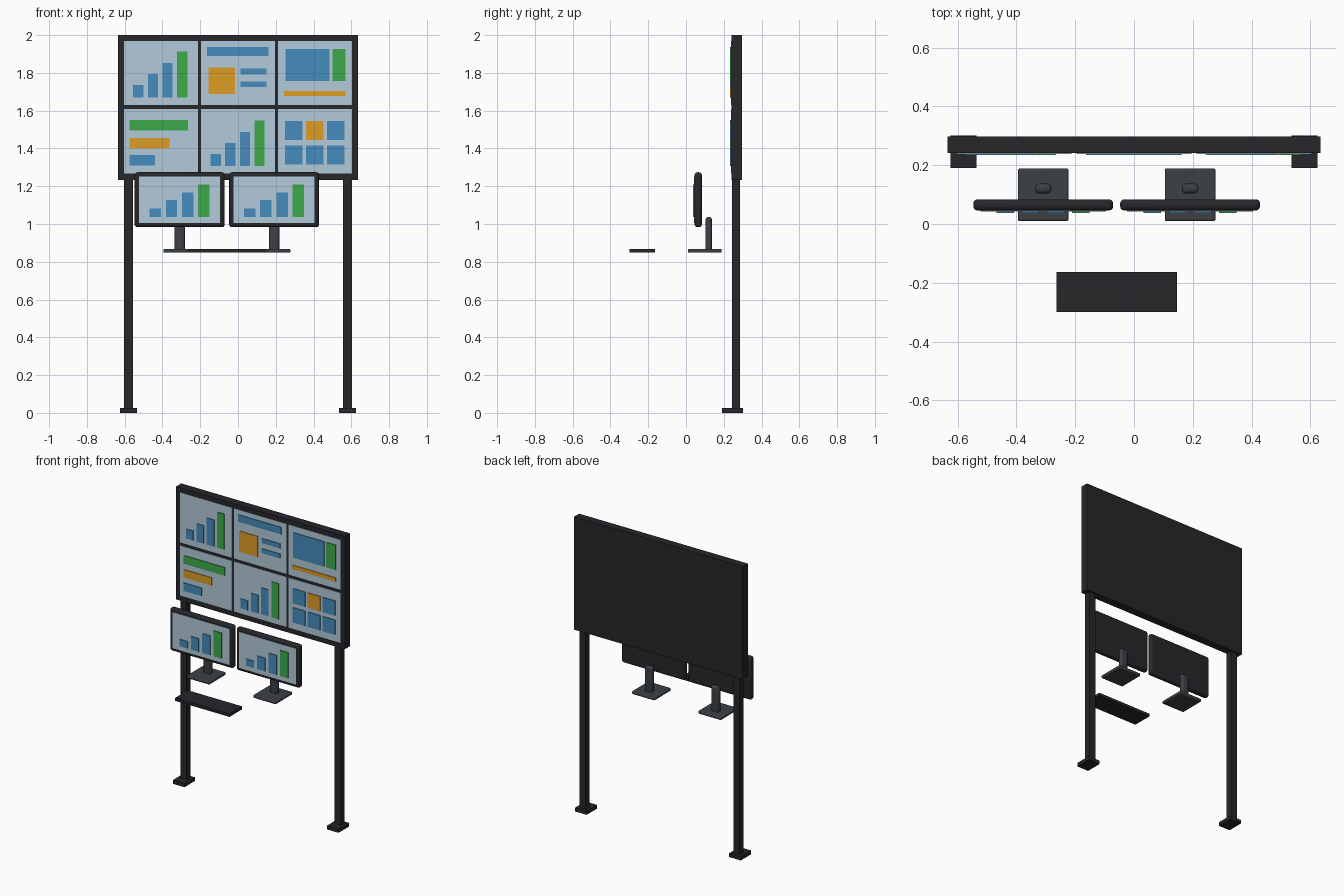
import bpy

if "Cube" in bpy.data.objects:
    bpy.data.objects.remove(bpy.data.objects["Cube"])


def material(name, r, g, b):
    m = bpy.data.materials.new(name)
    m.diffuse_color = (r, g, b, 1)
    m.use_nodes = True
    m.node_tree.nodes["Principled BSDF"].inputs["Base Color"].default_value = m.diffuse_color
    return m


DARK = material("dark", 0.02, 0.02, 0.024)
SLATE = material("slate", 0.045, 0.052, 0.06)
PALE = material("screen", 0.45, 0.59, 0.70)
BLUE = material("blue", 0.06, 0.26, 0.51)
GREEN = material("green", 0.048, 0.40, 0.07)
ORANGE = material("orange", 0.73, 0.34, 0.017)


def box(name, x, y, z, mat, bevel=0):
    """Box from (min, max) ranges, optionally with rounded edges."""
    bpy.ops.mesh.primitive_cube_add(size=1)
    o = bpy.context.object
    o.name = name
    o.data.name = name
    for v in o.data.vertices:
        v.co = [r[0] if c < 0 else r[1] for c, r in zip(v.co, (x, y, z))]
    o.data.materials.append(mat)
    if bevel:
        m = o.modifiers.new("round", 'BEVEL')
        m.width = bevel
        m.segments = 3
        bpy.ops.object.shade_smooth_by_angle()
    return o


def tile(name, cx, cz, rect, y, mat):
    """Raised chart tile; rect is x0, x1, z0, z1 from the screen centre."""
    x0, x1, z0, z1 = rect
    box(name, (cx + x0, cx + x1), y, (cz + z0, cz + z1), mat)


def bar_chart(name, cx, cz, x0, pitch, width, base, heights, y):
    for i, h in enumerate(heights):
        x = x0 + i * pitch
        tile(f"{name}_bar_{i + 1}", cx, cz, (x, x + width, base, base + h), y,
             GREEN if i == 3 else BLUE)


# Wall display: cabinet, posts and feet
box("wall_cabinet", (-0.635, 0.635), (0.242, 0.297), (1.232, 2.0), DARK)
for side, s in (("left", -1), ("right", 1)):
    c = s * 0.58
    box(f"{side}_post", (c - 0.024, c + 0.024), (0.243, 0.285), (0.02, 1.25), DARK)
    box(f"{side}_foot", (c - 0.044, c + 0.044), (0.19, 0.302), (0, 0.025), DARK)

# Six wall screens
COLS, ROWS = (-0.408, 0, 0.408), (1.799, 1.438)
for r, cz in enumerate(ROWS):
    for c, cx in enumerate(COLS):
        box(f"wall_screen_{r + 1}_{c + 1}", (cx - 0.196, cx + 0.196), (0.239, 0.245),
            (cz - 0.17, cz + 0.17), PALE)

# Wall charts
WY = (0.234, 0.24)
heights = (0.064, 0.122, 0.181, 0.242)
bar_chart("wall_chart_a", COLS[0], ROWS[0], -0.147, 0.0775, 0.054, -0.128, heights, WY)
bar_chart("wall_chart_b", COLS[1], ROWS[1], -0.145, 0.0775, 0.054, -0.132, heights, WY)
panels = {
    "summary": (1, 0, [(BLUE, -0.164, 0.161, 0.09, 0.138),
                       (ORANGE, -0.156, -0.016, -0.111, 0.029),
                       (BLUE, 0.013, 0.151, -0.008, 0.024),
                       (BLUE, 0.013, 0.151, -0.075, -0.045)]),
    "overview": (2, 0, [(BLUE, -0.157, 0.076, -0.043, 0.127),
                        (GREEN, 0.092, 0.161, -0.043, 0.127),
                        (ORANGE, -0.164, 0.161, -0.122, -0.096)]),
    "progress": (0, 1, [(GREEN, -0.166, 0.143, 0.056, 0.112),
                        (ORANGE, -0.166, 0.045, -0.037, 0.016),
                        (BLUE, -0.166, -0.031, -0.129, -0.074)]),
}
for name, (c, r, tiles) in panels.items():
    for i, (mat, *rect) in enumerate(tiles):
        tile(f"{name}_tile_{i + 1}", COLS[c], ROWS[r], rect, WY, mat)
for r in range(2):
    for c in range(3):
        x, z = -0.16 + c * 0.112, 0.006 - r * 0.13
        tile(f"grid_tile_{r + 1}_{c + 1}", COLS[2], ROWS[1], (x, x + 0.093, z, z + 0.101),
             WY, ORANGE if (r, c) == (0, 1) else BLUE)

# Two desk monitors with separate stands
for side, cx in (("left", -0.309), ("right", 0.191)):
    n = f"{side}_monitor"
    box(n, (cx - 0.238, cx + 0.238), (0.046, 0.084), (0.983, 1.274), DARK, 0.014)
    box(f"{n}_screen", (cx - 0.214, cx + 0.214), (0.043, 0.05), (1.006, 1.251), PALE)
    bar_chart(n, cx, 1.128, -0.159, 0.0857, 0.06, -0.092,
              (0.047, 0.09, 0.132, 0.174), (0.038, 0.044))
    box(f"{n}_stem", (cx - 0.028, cx + 0.028), (0.104, 0.137), (0.855, 1.037), SLATE, 0.013)
    box(f"{n}_base", (cx - 0.086, cx + 0.086), (0.01, 0.189), (0.848, 0.868), SLATE, 0.006)

# Keyboard slab
box("keyboard", (-0.263, 0.146), (-0.3, -0.164), (0.848, 0.868), DARK)
